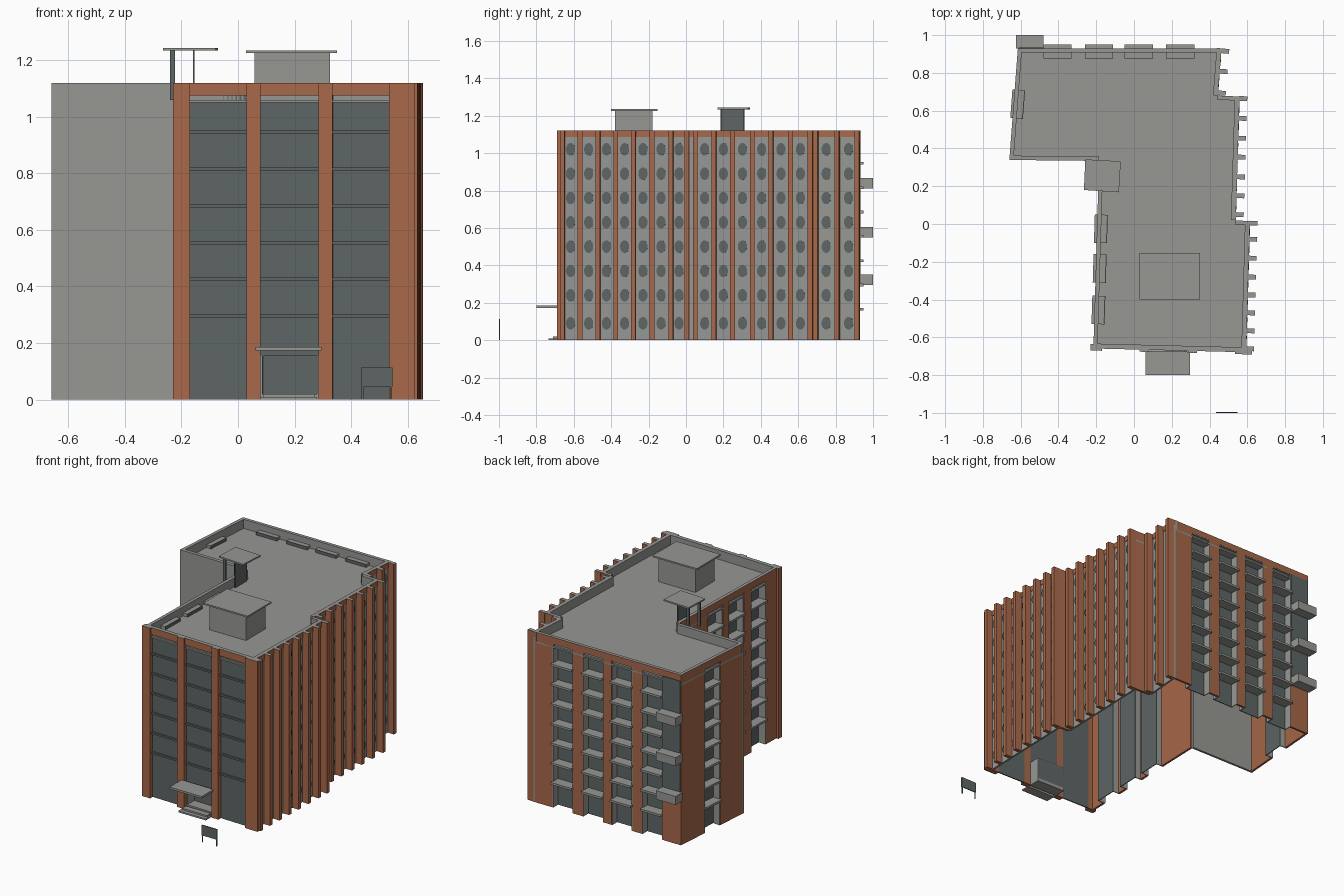
import bpy, bmesh, math
from mathutils import Vector

if "Cube" in bpy.data.objects:
    bpy.data.objects.remove(bpy.data.objects["Cube"])


def material(name, rgb):
    m = bpy.data.materials.new(name)
    m.diffuse_color = (*rgb, 1)
    m.use_nodes = True
    m.node_tree.nodes["Principled BSDF"].inputs["Base Color"].default_value = m.diffuse_color
    return m


BRICK = material("orange_brick", (0.39, 0.14, 0.067))
GREY = material("grey_concrete", (0.31, 0.31, 0.295))
GLASS = material("dark_glass", (0.112, 0.133, 0.132))

# Footprint corners, counter-clockwise from the front left
A, B, C, D, E = (-.215, -.655), (.59, -.675), (.61, .015), (.535, .02), (.555, .675)
F, G, H, I, J = (.44, .68), (.46, .93), (-.615, .93), (-.66, .34), (-.185, .335)
OUTLINE = [A, B, C, D, E, F, G, H, I, J]
TOP, ROOF = 1.12, 1.06
FLOORS = [0.165 + 0.13 * k for k in range(7)]


class Part:
    """Collects boxes and plates into one object."""

    def __init__(self, name, mat):
        self.name, self.mat, self.bm = name, mat, bmesh.new()

    def prism(self, ring, offset):
        v0 = [self.bm.verts.new(p) for p in ring]
        v1 = [self.bm.verts.new(p + offset) for p in ring]
        self.bm.faces.new(v0)
        self.bm.faces.new(v1)
        for i in range(len(ring)):
            j = (i + 1) % len(ring)
            self.bm.faces.new((v0[i], v0[j], v1[j], v1[i]))

    def box(self, x0, x1, y0, y1, z0, z1):
        self.prism([Vector((x, y, z0)) for x, y in
                    ((x0, y0), (x1, y0), (x1, y1), (x0, y1))], Vector((0, 0, z1 - z0)))

    def finish(self):
        bmesh.ops.recalc_face_normals(self.bm, faces=self.bm.faces)
        mesh = bpy.data.meshes.new(self.name)
        mesh.materials.append(self.mat)
        if self.mat is BRICK:  # wall tops are capped in concrete
            mesh.materials.append(GREY)
            for f in self.bm.faces:
                if f.normal.z > 0.9 and f.calc_center_median().z > TOP - 0.01:
                    f.material_index = 1
        self.bm.to_mesh(mesh)
        self.bm.free()
        bpy.context.collection.objects.link(bpy.data.objects.new(self.name, mesh))


class Wall:
    """Local frame of a wall: u along it, n outwards, z up."""

    def __init__(self, p, q):
        self.p, d = Vector((*p, 0)), Vector((*q, 0)) - Vector((*p, 0))
        self.len, self.d = d.length, d.normalized()
        self.n = Vector((self.d.y, -self.d.x, 0))

    def at(self, u, n, z):
        return self.p + self.d * u + self.n * n + Vector((0, 0, z))

    def box(self, part, u0, u1, n0, n1, z0, z1):
        part.prism([self.at(u, n, z0) for u, n in
                    ((u0, n0), (u1, n0), (u1, n1), (u0, n1))], Vector((0, 0, z1 - z0)))


# Roof deck and parapet lining
roof = Part("roof_deck", GREY)
roof.prism([Vector((x, y, ROOF - .01)) for x, y in OUTLINE], Vector((0, 0, .01)))
roof.finish()
lining = Part("parapet_lining", GREY)
for i, p in enumerate(OUTLINE):
    w = Wall(p, OUTLINE[(i + 1) % len(OUTLINE)])
    w.box(lining, 0, w.len, -.022, -.012, ROOF, TOP)
lining.finish()

# Front: glass bays between brick pilasters
w = Wall(A, B)
piers, glass = Part("front_pilasters", BRICK), Part("front_glazing", GLASS)
edges = [(-.015, .045), (.245, .295), (.5, .55), (.75, w.len + .035)]
for u0, u1 in edges:
    w.box(piers, u0, u1, -.02, .015, 0, TOP)
w.box(piers, 0, w.len, -.02, .004, 1.075, TOP)
for k in range(3):
    u0, u1 = edges[k][1], edges[k + 1][0]
    w.box(glass, u0, u1, -.02, -.012, .155 if k == 1 else 0, 1.075)
    for z in FLOORS[1:]:
        w.box(glass, u0, u1, -.012, .0, z - .006, z + .006)
piers.finish()
glass.finish()

# Entrance: recess, door, steps and canopy
recess = Part("entrance_recess", GREY)
for u in (.295, .494):
    w.box(recess, u, u + .006, -.09, -.012, 0, .16)
w.box(recess, .295, .5, -.09, -.012, .155, .161)
w.box(recess, .295, .5, -.09, -.012, 0, .02)
recess.finish()
door = Part("entrance_door", GLASS)
w.box(door, .301, .494, -.09, -.084, .02, .155)
door.finish()
steps = Part("entrance_steps", GREY)
steps.box(.09, .27, -.71, -.67, 0, .02)
steps.box(.08, .28, -.735, -.67, 0, .01)
steps.finish()
canopy = Part("entrance_canopy", GREY)
canopy.box(.062, .296, -.8, -.675, .173, .186)
canopy.finish()

# Right side: three stepped runs with fins and rounded windows
panels, fins = Part("right_panels", GREY), Part("right_fins", BRICK)
windows = Part("right_windows", GLASS)
runs = [
    (B, C, (-.66, -.565, -.47, -.375, -.28, -.18, -.08, .005),
     (-.617, -.52, -.425, -.328, -.23, -.133, -.037)),
    (D, E, (.05, .15, .25, .355, .455, .56, .665), (.1, .2, .302, .405, .508, .612)),
    (F, G, (.695, .81, .918), (.75, .87)),
]
for p, q, fin_ys, window_ys in runs:
    w = Wall(p, q)
    w.box(panels, 0, w.len, -.012, 0, 0, TOP - .035)
    w.box(fins, 0, w.len, -.012, .004, TOP - .035, TOP)
    for y in fin_ys:
        w.box(fins, y - p[1] - .0125, y - p[1] + .0125, 0, .045, 0, TOP)
    for y in window_ys:
        for z in [.09] + [.24 + .13 * k for k in range(7)]:
            ring = []
            for k in range(12):
                a = math.tau * (k + .5) / 12
                ring.append(w.at(y - p[1] + .025 * math.cos(a), .001, z + .034 * math.sin(a)))
            windows.prism(ring, w.n * .004)
for p, q in ((C, D), (E, F)):  # brick returns at the steps
    w = Wall(p, q)
    w.box(fins, -.045, w.len, -.015, 0, 0, TOP)
for part in (panels, fins, windows):
    part.finish()


# Brick walls with columns of recessed balconies
def balcony_wall(name, p, q, bays, reach):
    w = Wall(p, q)
    brick, pane = Part(name + "_brick", BRICK), Part(name + "_glazing", GLASS)
    slabs = Part(name + "_balconies", GREY)
    start = 0
    for u0, u1 in bays + [(w.len, w.len)]:
        w.box(brick, start, u0, -.014, 0, 0, TOP)
        start = u1
    for u0, u1 in bays:
        w.box(brick, u0, u1, -.014, 0, 1.08, TOP)
        w.box(pane, u0, u1, -.055, -.05, 0, 1.08)
        for u in (u0, u1 - .005):
            w.box(slabs, u, u + .005, -.05, -.001, 0, 1.08)
        w.box(slabs, u0, u1, -.05, -.001, 1.075, 1.08)
        for z in FLOORS:
            w.box(slabs, u0, u1, -.05, reach, z - .007, z + .007)
    for part in (brick, pane, slabs):
        part.finish()


balcony_wall("back", G, H, [(.14, .29), (.36, .51), (.57, .72), (.79, .94)], .02)
balcony_wall("wing_left", H, I, [(.22, .37)], .012)
balcony_wall("main_left", J, A, [(.285, .435), (.495, .645), (.715, .865)], .014)

# Plain concrete wall in the inner corner
inner = Part("inner_wall", GREY)
w = Wall(I, J)
w.box(inner, 0, w.len, -.014, .001, 0, TOP)
inner.finish()

# Back corner glazing with three projecting boxes
corner = Part("back_corner_glazing", GLASS)
corner.box(-.612, -.48, .929, .934, .295, 1.08)
corner.finish()
boxes = Part("back_corner_boxes", GREY)
for z in (.295, .55, .81):
    boxes.box(-.625, -.48, .93, 1.0, z, z + .056)
boxes.finish()

# Rooftop plant room
plant = Part("plant_room", GREY)
plant.box(.058, .325, -.38, -.18, ROOF, 1.225)
plant.box(.028, .35, -.4, -.153, 1.225, 1.235)
plant.finish()

# Rooftop shelter
shelter = Part("shelter_roof", GREY)
shelter.prism([Vector((x, y, 1.234)) for x, y in
               ((-.265, .18), (-.08, .168), (-.07, .332), (-.258, .342))], Vector((0, 0, .01)))
shelter.finish()
supports = Part("shelter_supports", GLASS)
supports.box(-.159, -.153, .19, .31, ROOF, 1.234)
for y in (.185, .3):
    supports.box(-.24, -.222, y, y + .014, ROOF, 1.234)
supports.finish()

# Free-standing sign board
sign = Part("sign_board", GLASS)
sign.box(.435, .547, -1.0, -.994, .045, .113)
for x in (.437, .539):
    sign.box(x, x + .006, -.999, -.994, 0, .045)
sign.finish()
